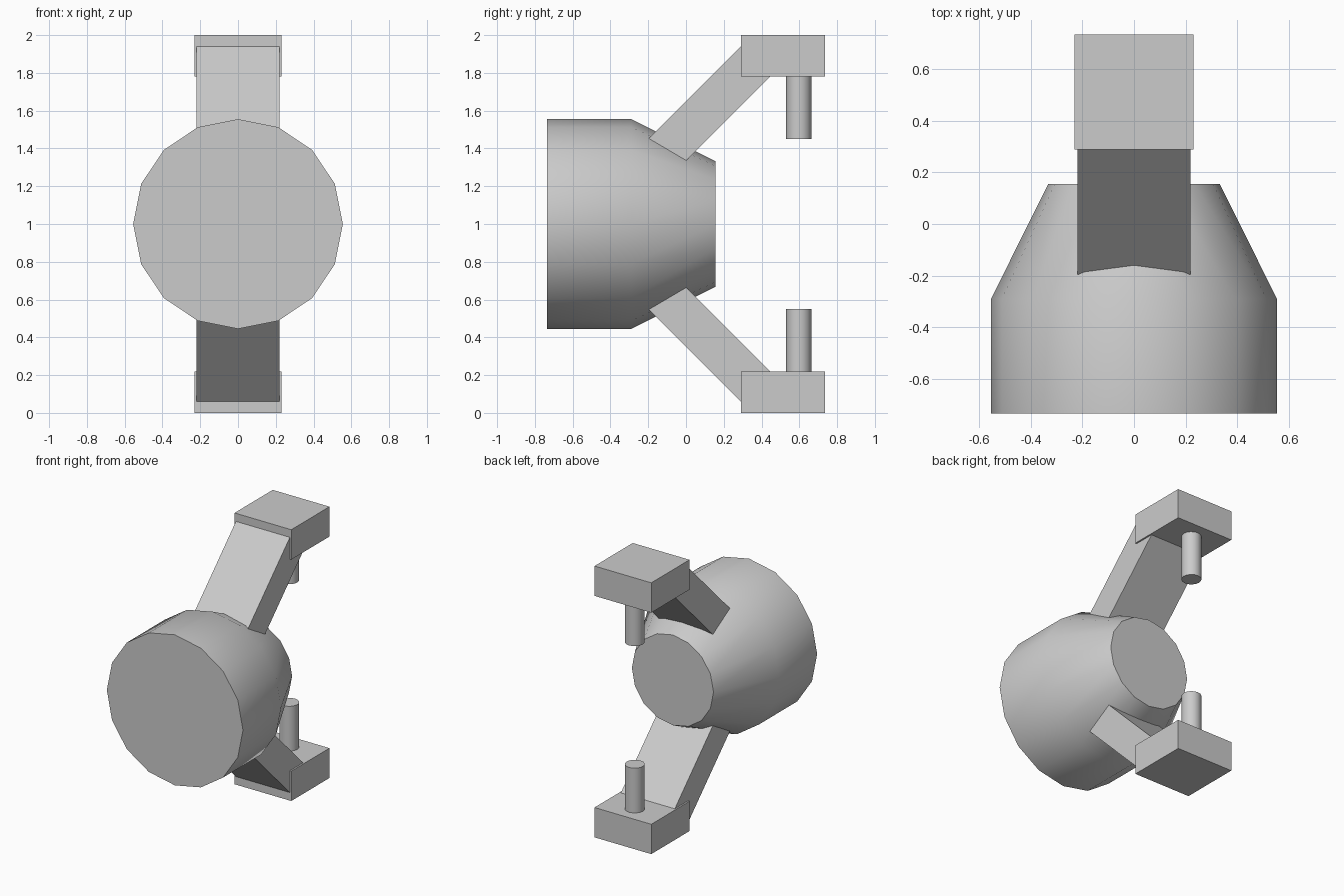
import bpy
import bmesh
import math
from mathutils import Matrix, Vector

cube = bpy.data.objects.get("Cube")
if cube:
    bpy.data.objects.remove(cube, do_unlink=True)

GREY = (0.6, 0.6, 0.6, 1.0)
grey = bpy.data.materials.new("plain grey")
grey.use_nodes = True
grey.diffuse_color = GREY
grey.node_tree.nodes["Principled BSDF"].inputs["Base Color"].default_value = GREY


def add_object(name, bm, smooth=False):
    """Turn a bmesh into a grey object, optionally smooth with sharp rims."""
    bmesh.ops.recalc_face_normals(bm, faces=bm.faces)
    mesh = bpy.data.meshes.new(name)
    bm.to_mesh(mesh)
    bm.free()
    mesh.materials.append(grey)
    obj = bpy.data.objects.new(name, mesh)
    bpy.context.collection.objects.link(obj)
    if smooth:
        bpy.ops.object.select_all(action='DESELECT')
        obj.select_set(True)
        bpy.context.view_layer.objects.active = obj
        bpy.ops.object.shade_smooth_by_angle(angle=math.radians(30))


def turned(name, profile, sides, matrix):
    """Closed solid of rings (radius, height) around the local z axis."""
    bm = bmesh.new()
    rings = []
    for radius, height in profile:
        angles = [2 * math.pi * i / sides for i in range(sides)]
        rings.append([bm.verts.new(matrix @ Vector((radius * math.cos(a), radius * math.sin(a), height)))
                      for a in angles])
    for low, high in zip(rings, rings[1:]):
        for i in range(sides):
            j = (i + 1) % sides
            bm.faces.new((low[i], low[j], high[j], high[i]))
    bm.faces.new(rings[0])
    bm.faces.new(rings[-1])
    add_object(name, bm, smooth=True)


def box(name, centre, size, tilt=0.0):
    """Box tilted about the x axis."""
    bm = bmesh.new()
    matrix = (Matrix.Translation(centre) @ Matrix.Rotation(tilt, 4, 'X')
              @ Matrix.Diagonal((*size, 1)))
    bmesh.ops.create_cube(bm, size=1, matrix=matrix)
    add_object(name, bm)


# Drum that tapers toward the back
turned("body", [(0.555, 0.735), (0.555, 0.29), (0.333, -0.155)], 16,
       Matrix.Translation((0, 0, 1)) @ Matrix.Rotation(math.pi / 2, 4, 'X'))

# Arm, end block and pin, repeated above and below the body
for side, s in (("upper", 1), ("lower", -1)):
    box(side + "_arm", (0, 0.09, 1 + s * 0.583), (0.44, 0.87, 0.223), s * math.pi / 4)
    box(side + "_block", (0, 0.5125, 1 + s * 0.89), (0.463, 0.445, 0.22))
    turned(side + "_pin", [(0.067, s * 0.45), (0.067, s * 0.80)], 16,
           Matrix.Translation((0, 0.597, 1)))
